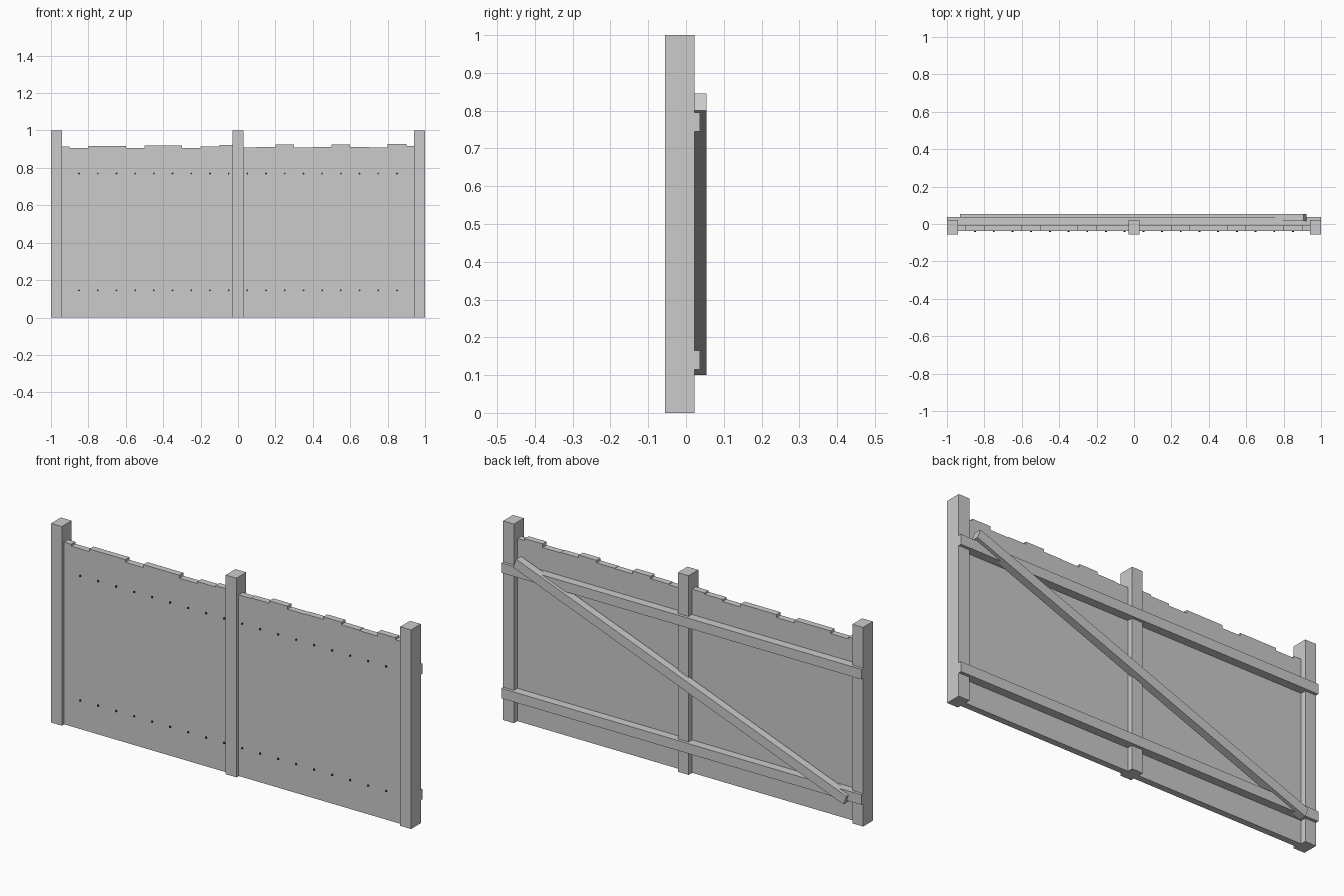
import bpy
import math
from mathutils import Vector

cube = bpy.data.objects.get("Cube")
if cube:
    bpy.data.objects.remove(cube, do_unlink=True)


def material(name, value):
    m = bpy.data.materials.new(name)
    m.use_nodes = True
    colour = (value, value, value, 1)
    m.diffuse_color = colour
    m.node_tree.nodes["Principled BSDF"].inputs["Base Color"].default_value = colour
    return m


WOOD = material("grey_wood", 0.6)
IRON = material("dark_iron", 0.03)


def box(name, low, high, mat=WOOD):
    """Axis-aligned box between two corners."""
    low, high = Vector(low), Vector(high)
    bpy.ops.mesh.primitive_cube_add(size=1, location=(low + high) / 2)
    ob = bpy.context.object
    ob.name = name
    for v in ob.data.vertices:
        v.co *= high - low
    ob.data.materials.append(mat)
    return ob


# Three square posts
for name, x in (("right_post", -0.97), ("middle_post", 0), ("left_post", 0.97)):
    box(name, (x - 0.03, -0.055, 0), (x + 0.03, 0.0225, 1))

# Upright boards with uneven tops; the end boards sit inside the end posts
TOPS = (0.915, 0.905, 0.918, 0.918, 0.905, 0.92, 0.92, 0.905, 0.915, 0.922,
        0.91, 0.913, 0.925, 0.91, 0.912, 0.925, 0.912, 0.909, 0.927, 0.917)
for i, top in enumerate(TOPS):
    x = -1 + i * 0.1
    box("board", (max(x, -0.97), -0.037, 0), (min(x + 0.1, 0.97), -0.005, top))

# Two horizontal rails across the back
RAILS = {"lower_rail": 0.14, "upper_rail": 0.77}
for name, z in RAILS.items():
    box(name, (-1, -0.005, z - 0.025), (1, 0.0375, z + 0.025))

# Diagonal brace
start, end = Vector((-0.9215, 0.035, 0.1225)), Vector((0.9135, 0.035, 0.8225))
span = end - start
brace = box("diagonal_brace", (-span.length / 2, -0.02, -0.024),
            (span.length / 2, 0.0195, 0.024))
brace.location = (start + end) / 2
brace.rotation_euler.y = -math.atan2(span.z, span.x)

# Nail heads, one per board on each rail line
for z in (0.145, 0.77):
    for i in range(1, len(TOPS) - 1):
        bpy.ops.mesh.primitive_cylinder_add(
            vertices=8, radius=0.005, depth=0.008,
            location=(-0.95 + i * 0.1, -0.038, z), rotation=(math.pi / 2, 0, 0))
        nail = bpy.context.object
        nail.name = "nail"
        nail.data.materials.append(IRON)
